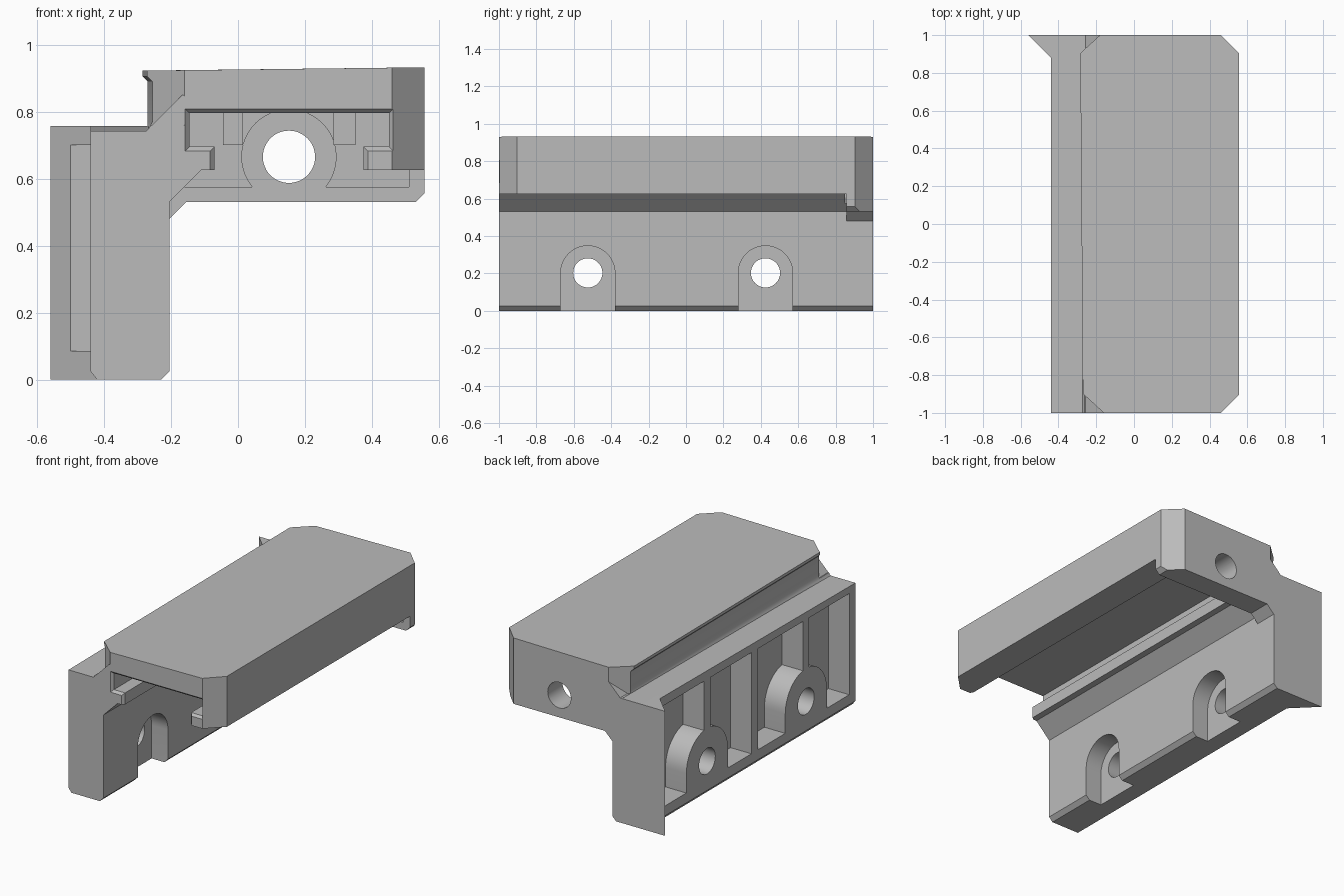
import bpy, bmesh, math

cube = bpy.data.objects.get("Cube")
if cube:
    bpy.data.objects.remove(cube, do_unlink=True)

grey = bpy.data.materials.new("grey_plastic")
grey.use_nodes = True
grey.diffuse_color = (0.5, 0.5, 0.5, 1)
grey.node_tree.nodes["Principled BSDF"].inputs["Base Color"].default_value = (0.5, 0.5, 0.5, 1)


def prism(name, axis, pts, a, b, end_pts=None):
    """Profile swept along an axis, optionally lofted to a second profile."""
    place = {"x": lambda u, v, w: (w, u, v),
             "y": lambda u, v, w: (u, w, v),
             "z": lambda u, v, w: (u, v, w)}[axis]
    bm = bmesh.new()
    first = [bm.verts.new(place(u, v, a)) for u, v in pts]
    last = [bm.verts.new(place(u, v, b)) for u, v in (end_pts or pts)]
    bm.faces.new(first)
    bm.faces.new(last)
    n = len(pts)
    for i in range(n):
        j = (i + 1) % n
        bm.faces.new((first[i], first[j], last[j], last[i]))
    bmesh.ops.recalc_face_normals(bm, faces=bm.faces)
    mesh = bpy.data.meshes.new(name)
    bm.to_mesh(mesh)
    bm.free()
    mesh.materials.append(grey)
    obj = bpy.data.objects.new(name, mesh)
    bpy.context.collection.objects.link(obj)
    return obj


def rect(u0, u1, v0, v1):
    return [(u0, v0), (u1, v0), (u1, v1), (u0, v1)]


def circle(u, v, r, n=48):
    return [(u + r * math.cos(2 * math.pi * i / n),
             v + r * math.sin(2 * math.pi * i / n)) for i in range(n)]


def arch(u, v, r, bottom, n=24):
    top = [(u + r * math.cos(math.pi * i / n),
            v + r * math.sin(math.pi * i / n)) for i in range(n + 1)]
    return top + [(u - r, bottom), (u + r, bottom)]


def combine(target, tool, operation):
    mod = target.modifiers.new("combine", "BOOLEAN")
    mod.operation = operation
    mod.solver = "EXACT"
    mod.object = tool
    bpy.context.view_layer.objects.active = target
    bpy.ops.object.modifier_apply(modifier=mod.name)
    bpy.data.objects.remove(tool, do_unlink=True)


def cut(target, tool):
    combine(target, tool, "DIFFERENCE")


def join(target, tool):
    combine(target, tool, "UNION")


# Leg and slab section, leaning slightly along its length
lower = [(-.44, .025), (-.42, 0), (-.23, 0), (-.205, .025), (-.205, .53),
         (-.11, .625), (.557, .625), (.557, .932)]
lip = [(-.27, .922), (-.27, .905), (-.255, .89), (-.255, .77)]
ledge = [(-.27, .742), (-.44, .742)]
front = lower + lip + ledge
back = lower + [(x - .015, z) for x, z in lip] + [(x, z + .015) for x, z in ledge]
body = prism("bracket_body", "y", front, -1, 1, back)

# Back wall and slanted flange
join(body, prism("back_wall", "y", [(-.3, .48), (-.205, .48), (-.155, .53), (.53, .53),
                                    (.557, .557), (.557, .8), (-.2, .8)], .857, 1))
join(body, prism("flange", "z", [(-.56, 1), (-.4, 1), (-.4, .84)], 0, .757))

# Clipped slab corners
for s in (-1, 1):
    cut(body, prism("right_corner", "z", [(.46, s), (.56, s * .9), (.7, s * .9),
                                         (.7, s * 1.2), (.46, s * 1.2)], .3, 1.1))
    x = -.16 if s < 0 else -.18
    cut(body, prism("left_corner", "z", [(x, s), (x - .12, s * .89), (-.5, s * .89),
                                        (-.5, s * 1.2), (x, s * 1.2)], .758, 1.1))
join(body, prism("sloped_gusset", "y", [(-.285, .73), (-.165, .85), (-.12, .82), (-.2, .7)], -1, 1))

# T-shaped slot under the slab with a flared mouth
slot = [(-.07, .55), (-.07, .695), (-.145, .695), (-.145, .795),
        (.45, .795), (.45, .695), (.375, .695), (.375, .55)]
mouth = [(-.085, .55), (-.085, .68), (-.16, .68), (-.16, .81),
         (.465, .81), (.465, .68), (.39, .68), (.39, .55)]
cut(body, prism("slot", "y", slot, -1.1, .858))
cut(body, prism("slot_mouth", "y", mouth, -1.002, -.985, slot))

# Back wall recess around a round boss
hole_x, hole_z = .152, .665
recess = prism("recess", "y", rect(-.16, .51, .575, .795), .85, .92)
cut(recess, prism("boss", "y", circle(hole_x, hole_z, .142), .7, 1.1))
cut(body, recess)
cut(body, prism("rear_hole", "y", circle(hole_x, hole_z, .078), .7, 1.2))

# Two stop blocks hanging in the slot
for x0, x1 in ((-.045, .015), (.285, .35)):
    join(body, prism("stop_block", "y", rect(x0, x1, .7, .83), .79, .95))

# Outer pockets with screw bosses and ribs, then inner arches and holes
screw_z = .203
for y0, y1, y in ((-.94, -.065, -.525), (0, .94, .425)):
    pocket = prism("pocket", "x", rect(y0, y1, .085, .7), -.65, -.3)
    cut(pocket, prism("screw_boss", "x", arch(y, screw_z, .2, 0), -.7, -.2))
    cut(pocket, prism("rib", "x", rect(y - .03, y + .03, .3, .8), -.7, -.2))
    cut(body, pocket)
    cut(body, prism("arch_recess", "x", arch(y, screw_z, .145, -.1), -.315, -.1))
    cut(body, prism("screw_hole", "x", circle(y, screw_z, .078), -.7, -.1))

bpy.ops.object.select_all(action="DESELECT")
body.select_set(True)
bpy.context.view_layer.objects.active = body
bpy.ops.object.shade_smooth_by_angle(angle=math.radians(25))
